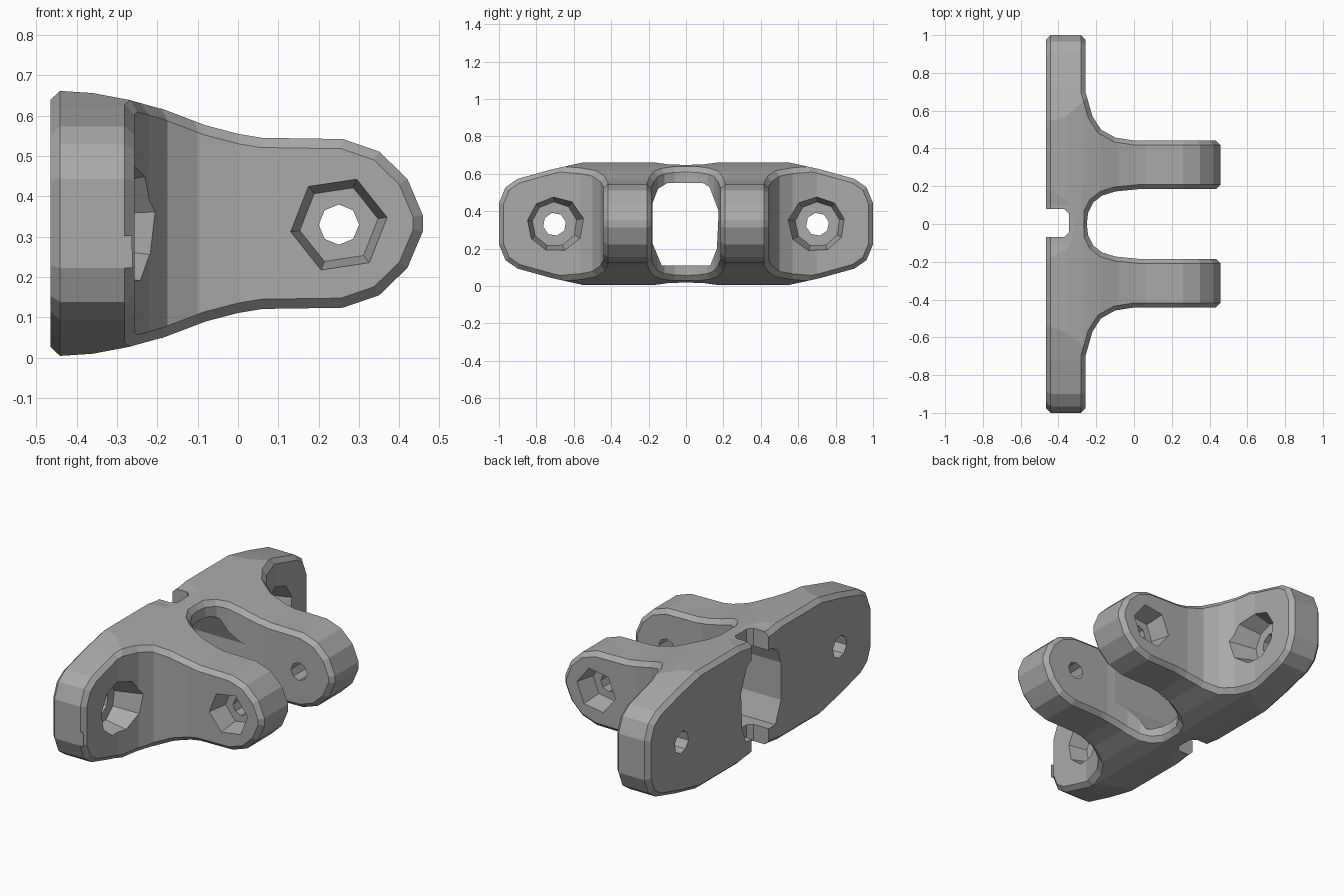
import bpy
import bmesh
from math import pi, cos, sin
from mathutils import Vector

MID = 0.333   # height of the horizontal symmetry plane

if "Cube" in bpy.data.objects:
    bpy.data.objects.remove(bpy.data.objects["Cube"], do_unlink=True)

grey = bpy.data.materials.new("mid grey")
grey.use_nodes = True
grey.diffuse_color = (0.4, 0.4, 0.4, 1)
grey.node_tree.nodes["Principled BSDF"].inputs["Base Color"].default_value = (0.4, 0.4, 0.4, 1)


def loft(name, rings):
    """Closed solid through rings of equal point count."""
    bm = bmesh.new()
    loops = [[bm.verts.new(p) for p in ring] for ring in rings]
    for a, b in zip(loops, loops[1:]):
        for i in range(len(a)):
            j = (i + 1) % len(a)
            bm.faces.new((a[i], a[j], b[j], b[i]))
    bm.faces.new(loops[0])
    bm.faces.new(loops[-1])
    bmesh.ops.recalc_face_normals(bm, faces=bm.faces)
    mesh = bpy.data.meshes.new(name)
    bm.to_mesh(mesh)
    bm.free()
    mesh.materials.append(grey)
    obj = bpy.data.objects.new(name, mesh)
    bpy.context.scene.collection.objects.link(obj)
    return obj


def place(axis, a, b, d):
    """Point from two in-plane coordinates and a depth along the axis."""
    return Vector({"x": (d, a, b), "y": (a, d, b), "z": (a, b, d)}[axis])


def prism(name, profile, axis, lo, hi):
    return loft(name, [[place(axis, a, b, d) for a, b in profile] for d in (lo, hi)])


def bore(name, axis, centre, sides, start, end, r0, r1, turn=0.0):
    """Tapered polygonal hole cutter."""
    angles = [2 * pi * i / sides + turn for i in range(sides)]
    return loft(name, [[place(axis, centre[0] + r * cos(t), centre[1] + r * sin(t), d)
                        for t in angles] for d, r in ((start, r0), (end, r1))])


def apply(obj, mod):
    bpy.context.view_layer.objects.active = obj
    bpy.ops.object.modifier_apply(modifier=mod.name)


def combine(obj, tool, operation):
    mod = obj.modifiers.new("cut", "BOOLEAN")
    mod.operation, mod.solver, mod.object = operation, "EXACT", tool
    apply(obj, mod)
    bpy.data.objects.remove(tool, do_unlink=True)


# Plan outline: plate, filleted arms and the slot between them
half = [(-0.25, 0.0), (-0.243, 0.06), (-0.215, 0.115), (-0.17, 0.15), (-0.1, 0.172),
        (0.03, 0.185), (0.46, 0.185), (0.46, 0.442), (0.0, 0.442), (-0.1, 0.458),
        (-0.175, 0.5), (-0.22, 0.57), (-0.257, 0.7), (-0.257, 1.0), (-0.465, 1.0)]
plan = half + [(x, -y) for x, y in reversed(half[1:])]
bracket = prism("bracket_body", plan, "z", -0.1, 0.8)

# Side silhouette tapering from the plate to rounded arm tips
top = [(-0.465, 0.33), (-0.36, 0.323), (-0.27, 0.306), (-0.18, 0.281), (-0.08, 0.243),
       (0.0, 0.222), (0.06, 0.212), (0.26, 0.209), (0.35, 0.178), (0.42, 0.11), (0.458, 0.02)]
profile = [(x, MID + h) for x, h in top] + [(x, MID - h) for x, h in reversed(top)]
combine(bracket, prism("arm_outline", profile, "y", -1.5, 1.5), "INTERSECT")

# End silhouette of the plate with tapered, rounded ends
edge = [(0.0, 0.314), (0.1, 0.318), (0.2, 0.332), (0.53, 0.332), (0.72, 0.29),
        (0.9, 0.24), (0.965, 0.195), (1.0, 0.11)]
edge = [(-y, h) for y, h in reversed(edge[1:])] + edge
outline = [(y, MID + h) for y, h in edge] + [(y, MID - h) for y, h in reversed(edge)]
combine(bracket, prism("plate_outline", outline, "x", -1, 1), "INTERSECT")

# Clean and chamfer the outer edges
bm = bmesh.new()
bm.from_mesh(bracket.data)
bmesh.ops.remove_doubles(bm, verts=bm.verts, dist=0.002)
bm.to_mesh(bracket.data)
bm.free()
chamfer = bracket.modifiers.new("chamfer", "BEVEL")
chamfer.width, chamfer.segments = 0.024, 1
chamfer.limit_method, chamfer.angle_limit = "ANGLE", 0.95
chamfer.use_clamp_overlap = False
apply(bracket, chamfer)

# Central window and rear groove
window = [(-0.13, 0.11), (0.13, 0.11), (0.165, 0.2), (0.175, 0.4), (0.125, 0.53),
          (0.09, 0.55), (-0.1, 0.55), (-0.15, 0.52), (-0.18, 0.44), (-0.18, 0.23)]
combine(bracket, prism("window_cutter", window, "x", -0.6, -0.02), "DIFFERENCE")
groove = [(-0.6, -0.07), (-0.37, -0.07), (-0.345, -0.045), (-0.345, 0.055),
          (-0.37, 0.08), (-0.6, 0.08)]
combine(bracket, prism("groove_cutter", groove, "z", -0.2, 0.9), "DIFFERENCE")

for side in (-1, 1):
    # Arm bolt hole with a hexagonal recess on the outer face
    arm = (0.25, 0.33)
    combine(bracket, bore("arm_hole", "y", arm, 8, side * 0.1, side * 0.6, 0.05, 0.05), "DIFFERENCE")
    combine(bracket, bore("arm_recess", "y", arm, 6, side * 0.33, side * 0.448,
                          0.098, 0.122, 0.15), "DIFFERENCE")
    # Plate bolt hole with a round recess on the front face
    plate = (side * 0.703, 0.33)
    combine(bracket, bore("plate_hole", "x", plate, 8, -0.6, 0, 0.062, 0.062, 0.2), "DIFFERENCE")
    combine(bracket, bore("plate_recess", "x", plate, 9, -0.36, -0.2,
                          0.12, 0.16, 0.2), "DIFFERENCE")

# Flat facets, single colour
for poly in bracket.data.polygons:
    poly.use_smooth = False
    poly.material_index = 0
